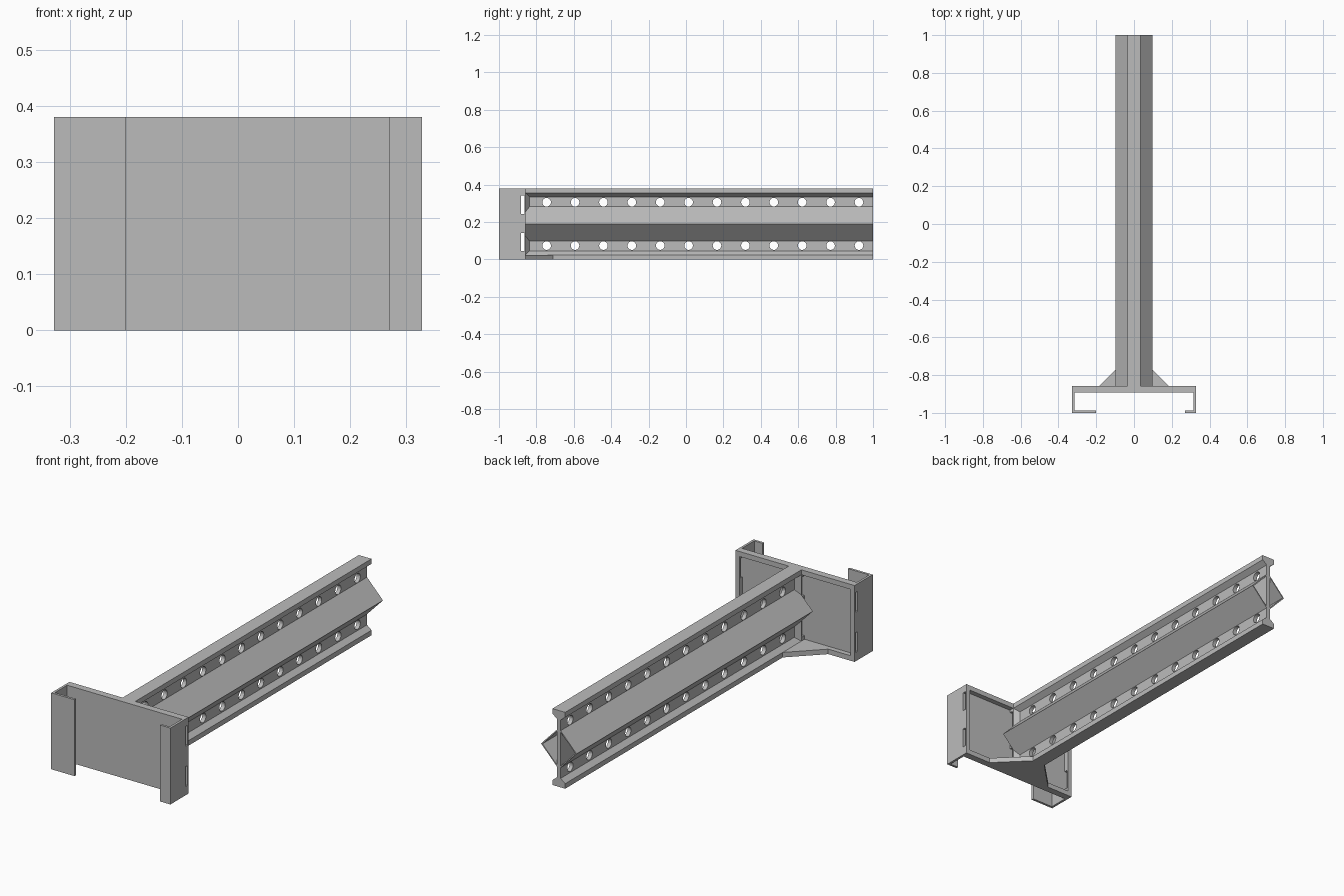
import bpy, bmesh
from math import pi
from mathutils import Matrix, Vector

cube = bpy.data.objects.get("Cube")
if cube:
    bpy.data.objects.remove(cube)

steel = bpy.data.materials.new("steel_grey")
steel.use_nodes = True
GREY = (0.5, 0.5, 0.5, 1)
steel.diffuse_color = GREY
steel.node_tree.nodes["Principled BSDF"].inputs["Base Color"].default_value = GREY

HEIGHT, MID = 0.38, 0.19
BACK = -0.857           # rear face of the mounting plate
FLANGE, WEB = 0.035, 0.01   # half widths


def finish(name, bm):
    bmesh.ops.recalc_face_normals(bm, faces=bm.faces)
    mesh = bpy.data.meshes.new(name)
    bm.to_mesh(mesh)
    bm.free()
    mesh.materials.append(steel)
    obj = bpy.data.objects.new(name, mesh)
    bpy.context.collection.objects.link(obj)
    return obj


def prism(name, points, start, end, axis):
    """Extrude an outline: (x, z) points along y, or (x, y) points along z."""
    bm = bmesh.new()
    place = (lambda a, b: (a, start, b)) if axis == "y" else (lambda a, b: (a, b, start))
    face = bm.faces.new([bm.verts.new(place(*p)) for p in points])
    out = bmesh.ops.extrude_face_region(bm, geom=[face])
    move = Vector((0, end - start, 0) if axis == "y" else (0, 0, end - start))
    bmesh.ops.translate(bm, vec=move, verts=[v for v in out["geom"] if isinstance(v, bmesh.types.BMVert)])
    return finish(name, bm)


def add_box(bm, low, high):
    low, high = Vector(low), Vector(high)
    size = Matrix.Diagonal((*(high - low), 1))
    bmesh.ops.create_cube(bm, size=1, matrix=Matrix.Translation((low + high) / 2) @ size)


def cut(obj, bm):
    """Subtract the cutter shapes and keep the resulting mesh."""
    cutter = finish("cutter", bm)
    cutter.hide_render = True
    mod = obj.modifiers.new("cut", "BOOLEAN")
    mod.operation, mod.solver, mod.object = "DIFFERENCE", "EXACT", cutter
    graph = bpy.context.evaluated_depsgraph_get()
    mesh = bpy.data.meshes.new_from_object(obj.evaluated_get(graph))
    obj.modifiers.clear()
    obj.data = mesh
    bpy.data.objects.remove(cutter)


# I-beam with tapered flanges
quarter = [(FLANGE, MID), (FLANGE, 0.165), (WEB, 0.145)]
right = quarter + [(x, -z) for x, z in reversed(quarter)]
outline = right + [(-x, z) for x, z in reversed(right)]
beam = prism("beam", [(x, z + MID) for x, z in outline], BACK, 1, "y")

# Two rows of bolt holes through the web
holes = bmesh.new()
for i in range(12):
    for z in (MID - 0.116, MID + 0.116):
        spot = Matrix.Translation((0, -0.745 + i * 0.1518, z)) @ Matrix.Rotation(pi / 2, 4, "Y")
        bmesh.ops.create_cone(holes, cap_ends=True, segments=20, radius1=0.023,
                              radius2=0.023, depth=0.1, matrix=spot)
cut(beam, holes)

# Mounting plate with side walls and unequal front lips
plate = prism("mounting_plate", [
    (-0.328, BACK), (-0.328, -1), (-0.2, -1), (-0.2, -0.988), (-0.316, -0.988), (-0.316, -0.892),
    (0.316, -0.892), (0.316, -0.988), (0.27, -0.988), (0.27, -1), (0.328, -1), (0.328, BACK),
], 0, HEIGHT, "z")

# Rear pockets, then slots through the side walls
pockets = bmesh.new()
for low, high in ((-0.306, -FLANGE), (FLANGE, 0.306)):
    add_box(pockets, (low, -0.882, 0.025), (high, -0.8, HEIGHT - 0.025))
cut(plate, pockets)
slots = bmesh.new()
for z in (0.044, 0.244):
    add_box(slots, (-0.5, -0.881, z), (0.5, -0.864, z + 0.098))
cut(plate, slots)

# Folded V sheets along the web, and chamfers where the web meets the plate
for name, s in (("left", 1), ("right", -1)):
    v = [(WEB, 0.092), (0.098, 0), (WEB, -0.092), (WEB, -0.084), (0.09, 0), (WEB, 0.084)]
    prism(name + "_folded_sheet", [(s * x, z + MID) for x, z in v], BACK, 1, "y")
    fillet = [(0, BACK), (FLANGE, BACK), (WEB, BACK + 0.02), (0, BACK + 0.02)]
    prism(name + "_web_chamfer", [(s * x, y) for x, y in fillet], 0.02, HEIGHT - 0.02, "z")

# Gusset under the joint
prism("gusset", [(-0.183, BACK), (0.183, BACK), (FLANGE, -0.71), (-FLANGE, -0.71)], 0, 0.025, "z")
